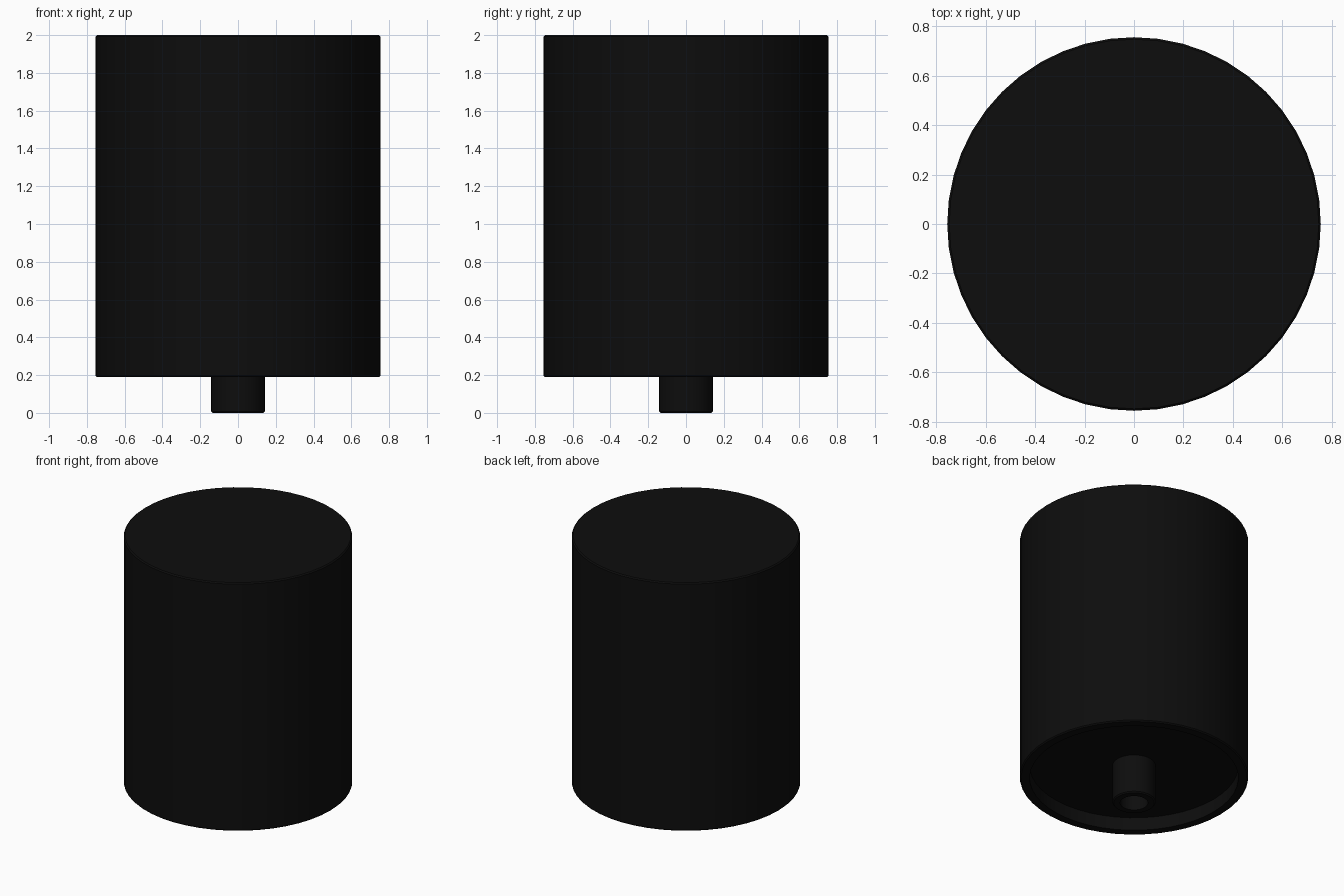
import bpy, bmesh
from math import tau, radians
from mathutils import Matrix, Vector

if "Cube" in bpy.data.objects:
    bpy.data.objects.remove(bpy.data.objects["Cube"])

SIDES = 48

black = bpy.data.materials.new("black")
black.diffuse_color = (0.004, 0.004, 0.004, 1)
black.use_nodes = True
black.node_tree.nodes["Principled BSDF"].inputs["Base Color"].default_value = black.diffuse_color


def lathe(name, profile):
    """Revolve an (r, z) profile running from axis to axis."""
    bm = bmesh.new()
    verts = [bm.verts.new((r, 0, z)) for r, z in profile]
    edges = [bm.edges.new(pair) for pair in zip(verts, verts[1:])]
    bmesh.ops.spin(bm, geom=verts + edges, cent=(0, 0, 0), axis=(0, 0, 1),
                   angle=tau, steps=SIDES, use_merge=False)
    bmesh.ops.remove_doubles(bm, verts=bm.verts, dist=1e-4)
    bmesh.ops.recalc_face_normals(bm, faces=bm.faces)
    mesh = bpy.data.meshes.new(name)
    bm.to_mesh(mesh)
    bm.free()
    mesh.materials.append(black)
    obj = bpy.data.objects.new(name, mesh)
    bpy.context.collection.objects.link(obj)
    bpy.ops.object.select_all(action='DESELECT')
    obj.select_set(True)
    bpy.context.view_layer.objects.active = obj
    bpy.ops.object.shade_smooth_by_angle(angle=radians(30))
    return obj


# Cylindrical body with softened edges and a shallow recess underneath
R, BOTTOM, TOP, B = 0.755, 0.19, 2.0, 0.008
RECESS_R, RECESS_Z = 0.69, 0.285
lathe("body", [(0, TOP), (R - B, TOP), (R, TOP - B),
               (R, BOTTOM + B), (R - B, BOTTOM),
               (RECESS_R, BOTTOM), (RECESS_R, RECESS_Z), (0, RECESS_Z)])

# Hollow stem protruding from the recess
S, HOLE = 0.142, 0.092
lathe("stem", [(0, RECESS_Z + 0.01), (S, RECESS_Z + 0.01), (S, B), (S - B, 0),
               (HOLE, 0), (HOLE, 0.25), (0, 0.25)])
